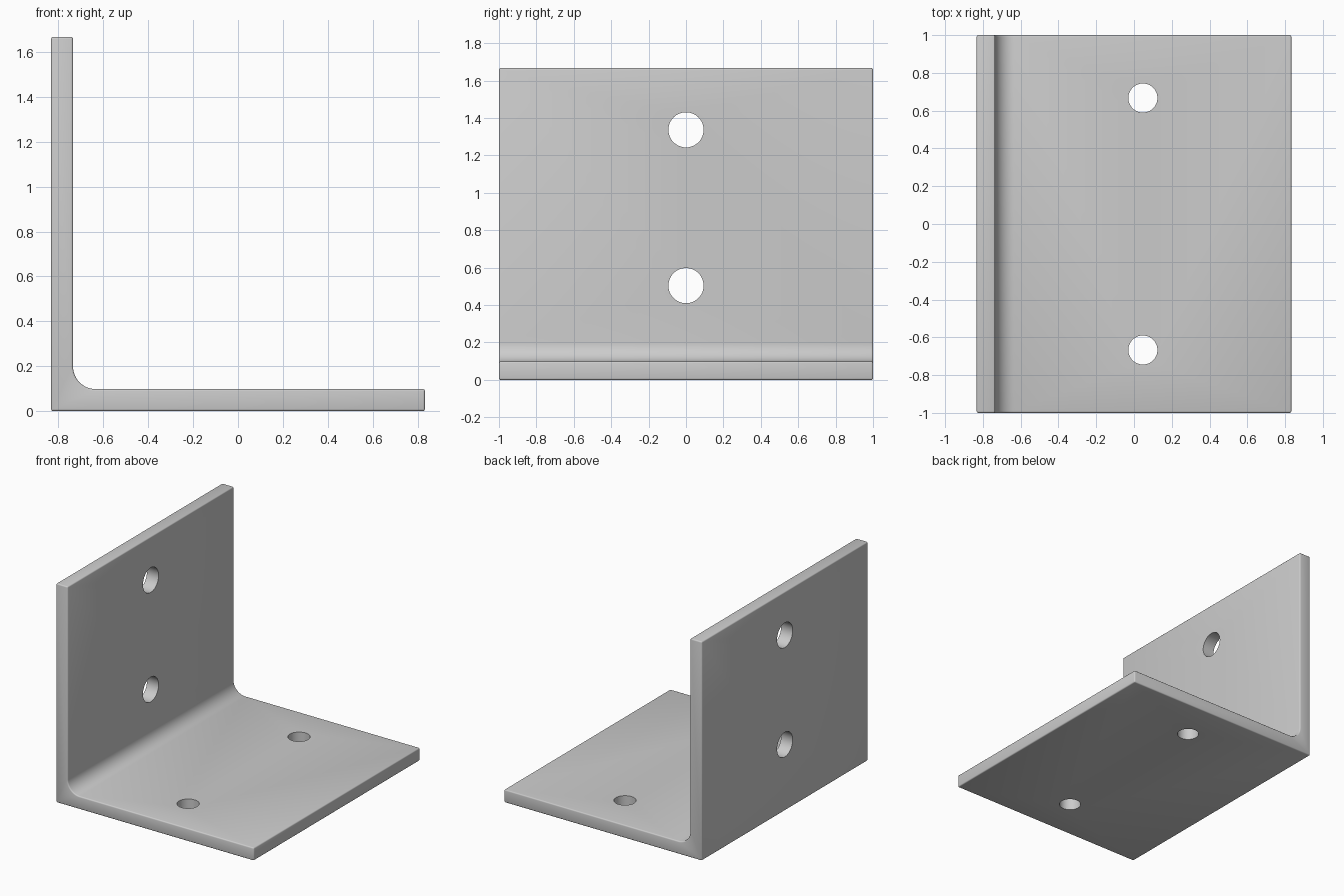
import bpy, bmesh
from math import pi, sin, cos, radians

cube = bpy.data.objects.get("Cube")
if cube:
    bpy.data.objects.remove(cube, do_unlink=True)

HALF_X, HALF_Y, HEIGHT = 0.833, 1.0, 1.667
THICK, FILLET, EDGE = 0.098, 0.1, 0.009

steel = bpy.data.materials.new("grey steel")
steel.use_nodes = True
GREY = (0.6, 0.6, 0.6, 1)
steel.diffuse_color = GREY
steel.node_tree.nodes["Principled BSDF"].inputs["Base Color"].default_value = GREY

# L-shaped section with a rounded inner corner
inner_x = -HALF_X + THICK
cx, cz = inner_x + FILLET, THICK + FILLET
STEPS = 16
arc = [(cx + FILLET * cos(a), cz + FILLET * sin(a))
       for a in (1.5 * pi - 0.5 * pi * i / STEPS for i in range(STEPS + 1))]
section = [(-HALF_X, 0), (HALF_X, 0), (HALF_X, THICK), *arc,
           (inner_x, HEIGHT), (-HALF_X, HEIGHT)]

# Extrude the section along the depth
bm = bmesh.new()
face = bm.faces.new([bm.verts.new((x, -HALF_Y, z)) for x, z in section])
ext = bmesh.ops.extrude_face_region(bm, geom=[face])
bmesh.ops.translate(bm, vec=(0, 2 * HALF_Y, 0),
                    verts=[g for g in ext["geom"] if isinstance(g, bmesh.types.BMVert)])
bmesh.ops.recalc_face_normals(bm, faces=bm.faces)
mesh = bpy.data.meshes.new("angle_bracket")
bm.to_mesh(mesh)
bm.free()
mesh.materials.append(steel)
bracket = bpy.data.objects.new("angle_bracket", mesh)
bpy.context.collection.objects.link(bracket)

# Softened outer edges
bevel = bracket.modifiers.new("soft_edges", 'BEVEL')
bevel.width, bevel.segments = EDGE, 3
bevel.limit_method, bevel.angle_limit = 'ANGLE', radians(40)


def drill(name, location, radius, tilt):
    """Cut a round hole through a plate."""
    bpy.ops.mesh.primitive_cylinder_add(vertices=48, radius=radius, depth=0.4,
                                        location=location, rotation=(0, tilt, 0))
    cutter = bpy.context.object
    cutter.name = name
    cutter.data.materials.append(steel)
    cut = bracket.modifiers.new(name, 'BOOLEAN')
    cut.operation, cut.solver, cut.object = 'DIFFERENCE', 'EXACT', cutter
    return cutter


# Two holes up the wall and two across the base
cutters = [drill(f"wall_hole_{i}", (-HALF_X + THICK / 2, 0, z), 0.094, pi / 2)
           for i, z in enumerate((0.504, 1.337))]
cutters += [drill(f"base_hole_{i}", (0.047, y, THICK / 2), 0.077, 0)
            for i, y in enumerate((-0.667, 0.667))]

# Apply the cuts, then remove the cutters
bpy.ops.object.select_all(action='DESELECT')
bracket.select_set(True)
bpy.context.view_layer.objects.active = bracket
for mod in list(bracket.modifiers):
    bpy.ops.object.modifier_apply(modifier=mod.name)
for cutter in cutters:
    bpy.data.objects.remove(cutter, do_unlink=True)
bpy.ops.object.shade_smooth_by_angle(angle=radians(35))
